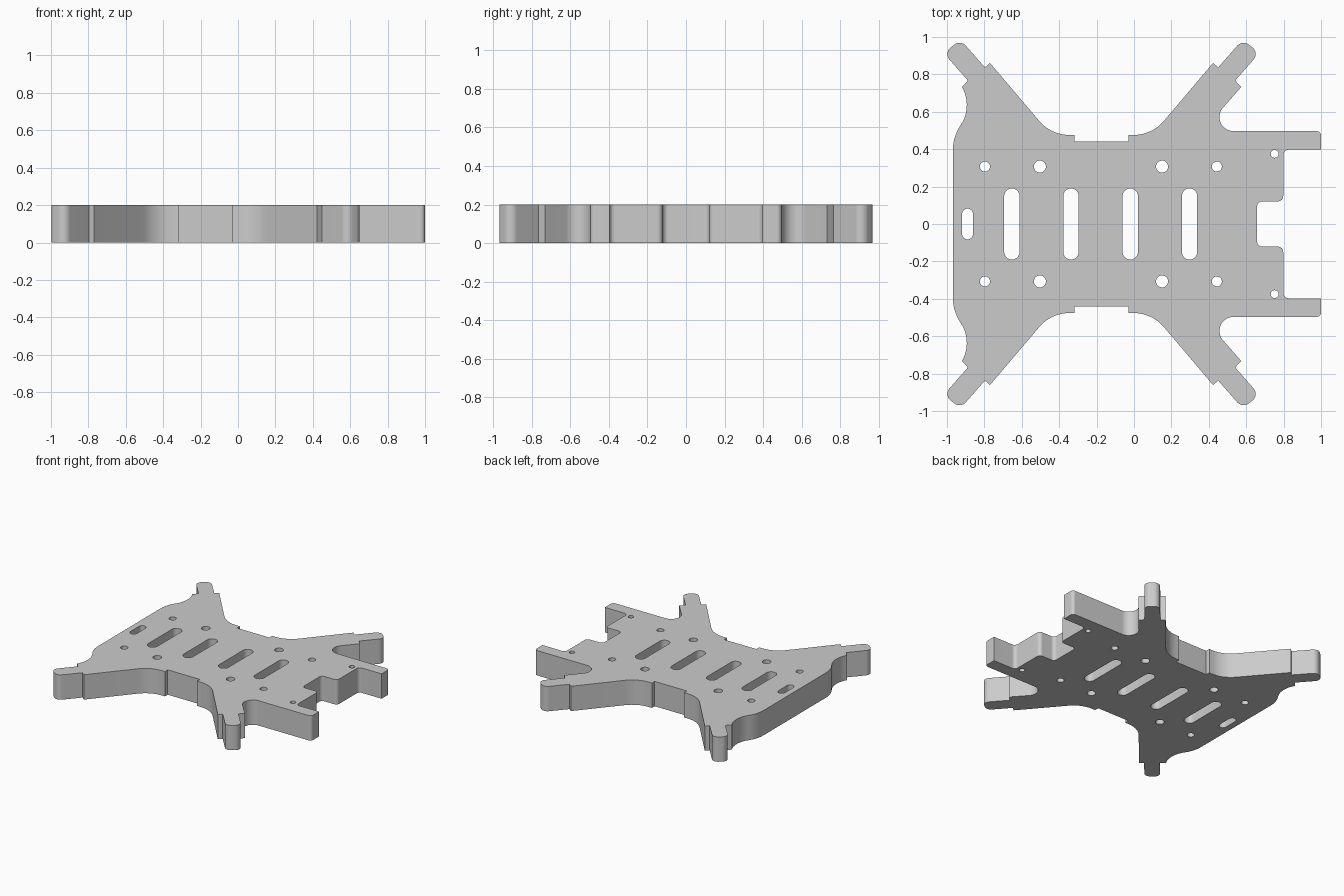
import bpy, bmesh
from math import pi, cos, sin, tan
from mathutils import Vector

if "Cube" in bpy.data.objects:
    bpy.data.objects.remove(bpy.data.objects["Cube"])

HEIGHT = 0.2


def fillet(points):
    """Turn (x, y, radius) corners of a closed outline into a rounded path."""
    path, n = [], len(points)
    for i, (x, y, r) in enumerate(points):
        p = Vector((x, y))
        if r == 0:
            path.append(p)
            continue
        a = (Vector(points[i - 1][:2]) - p).normalized()
        b = (Vector(points[(i + 1) % n][:2]) - p).normalized()
        half = a.angle(b) / 2
        centre = p + (a + b).normalized() * (r / sin(half))
        start = p + a * (r / tan(half)) - centre
        end = p + b * (r / tan(half)) - centre
        sweep = pi - 2 * half
        steps = max(5, int(sweep / 0.1))
        for k in range(steps + 1):
            t = sweep * k / steps
            path.append(centre + (start * sin(sweep - t) + end * sin(t)) / sin(sweep))
    return path


def slot(x, y, r, half_len):
    """Rounded slot along y; half_len == r gives a round hole."""
    d, n = half_len - r, 16
    ring = []
    for k in range(2 * n):
        t = pi * (k + 0.5) / n
        ring.append(Vector((x + r * cos(t), y + r * sin(t) + (d if t < pi else -d))))
    return ring


# Arm: outer side, rounded tip, inner side, then the waist step
arm = [(-0.92, 0.732, 0), (-0.888, 0.767, 0), (-1.018, 0.915, 0.045),
       (-0.927, 0.985, 0.045), (-0.797, 0.837, 0), (-0.77, 0.861, 0),
       (-0.443, 0.476, 0.21), (-0.317, 0.476, 0), (-0.317, 0.441, 0)]
other_arm = [(-0.347 - x, y, r) for x, y, r in reversed(arm)]

# Upper half of the outline: rear flank, two arms, front prong and cut-out
upper = ([(-0.968, 0.467, 0.23), (-0.86, 0.63, 0.19)] + arm + other_arm +
         [(0.366, 0.497, 0.075), (1.0, 0.497, 0.025), (1.0, 0.397, 0),
          (0.798, 0.397, 0.028), (0.798, 0.121, 0.028), (0.658, 0.121, 0.028)])
outline = upper + [(x, -y, r) for x, y, r in reversed(upper)]

# Screw holes and strap slots
loops = [fillet(outline)]
for x, y, r in [(-0.797, 0.307, 0.027), (-0.503, 0.307, 0.032), (0.15, 0.307, 0.032),
                (0.443, 0.307, 0.027), (0.752, 0.375, 0.021)]:
    loops += [slot(x, s * y, r, r) for s in (1, -1)]
loops += [slot(x, 0, 0.041, 0.19) for x in (-0.653, -0.337, -0.02, 0.297)]
loops.append(slot(-0.89, 0, 0.029, 0.082))

# Filled flat curve extruded into the plate
curve = bpy.data.curves.new("frame_plate", 'CURVE')
curve.dimensions = '2D'
curve.fill_mode = 'BOTH'
curve.extrude = HEIGHT / 2
for loop in loops:
    spline = curve.splines.new('POLY')
    spline.points.add(len(loop) - 1)
    for pt, p in zip(spline.points, loop):
        pt.co = (p.x, p.y, 0, 1)
    spline.use_cyclic_u = True
plate = bpy.data.objects.new("frame_plate", curve)
bpy.context.collection.objects.link(plate)
bpy.context.view_layer.objects.active = plate
plate.select_set(True)
bpy.ops.object.convert(target='MESH')
plate = bpy.context.object

# Weld caps to walls and rest the plate on the ground
bm = bmesh.new()
bm.from_mesh(plate.data)
bmesh.ops.remove_doubles(bm, verts=bm.verts, dist=1e-5)
bmesh.ops.recalc_face_normals(bm, faces=bm.faces)
bmesh.ops.translate(bm, verts=bm.verts, vec=(0, 0, HEIGHT / 2))
bm.to_mesh(plate.data)
bm.free()
bpy.ops.object.shade_smooth_by_angle(angle=pi / 6)
